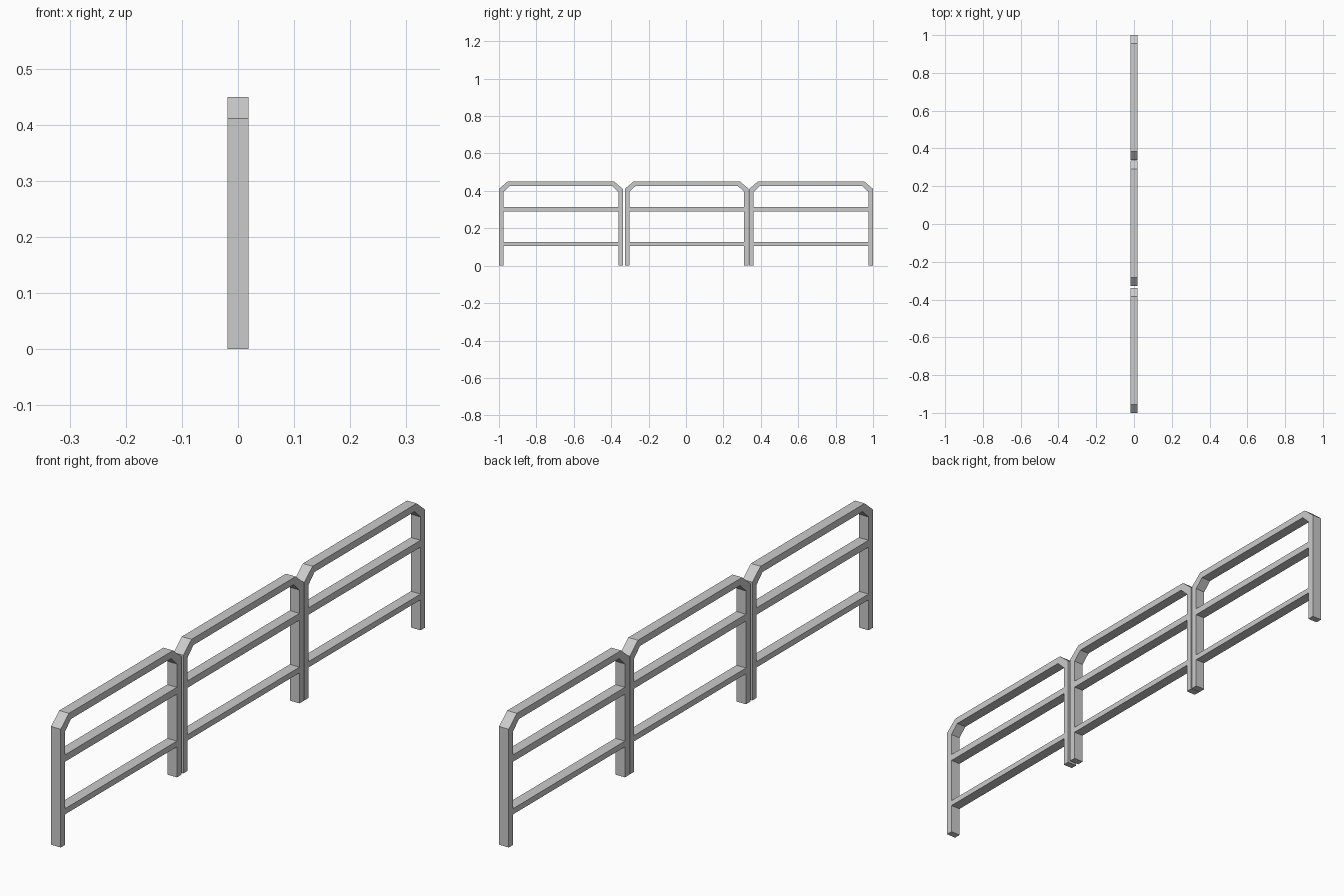
import bpy, bmesh

if "Cube" in bpy.data.objects:
    bpy.data.objects.remove(bpy.data.objects["Cube"])

HALF_X = 0.0185     # half the thickness of every bar
WIDTH = 0.662       # length of one fence panel
POST = 0.024        # post width


def extrude_profile(name, pts):
    """Extrude a closed (y, z) outline symmetrically along x."""
    bm = bmesh.new()
    face = bm.faces.new([bm.verts.new((-HALF_X, y, z)) for y, z in pts])
    ext = bmesh.ops.extrude_face_region(bm, geom=[face])
    verts = [g for g in ext["geom"] if isinstance(g, bmesh.types.BMVert)]
    bmesh.ops.translate(bm, verts=verts, vec=(2 * HALF_X, 0, 0))
    bmesh.ops.recalc_face_normals(bm, faces=bm.faces)
    mesh = bpy.data.meshes.new(name)
    bm.to_mesh(mesh)
    bm.free()
    obj = bpy.data.objects.new(name, mesh)
    bpy.context.collection.objects.link(obj)


def mirrored(half, centre):
    """Complete a half outline given as (distance from centre, z)."""
    left = [(centre - d, z) for d, z in half]
    right = [(centre + d, z) for d, z in reversed(half)]
    return left, right


for i, centre in enumerate((-1 + WIDTH / 2, 0.004, 1 - WIDTH / 2), 1):
    h = WIDTH / 2
    # Arched frame: two posts and a top rail with chamfered corners
    outer = [(h, 0), (h, 0.411), (h - 0.045, 0.449)]
    inner = [(h - POST, 0), (h - POST, 0.394), (h - 0.056, 0.425)]
    ol, o_r = mirrored(outer, centre)
    il, i_r = mirrored(inner, centre)
    extrude_profile(f"frame_{i}", ol + o_r + i_r[::-1] + il[::-1])

    # Horizontal rails between the posts
    r = h - POST
    for name, z0, z1 in (("middle_rail", 0.289, 0.313), ("lower_rail", 0.106, 0.126)):
        extrude_profile(f"{name}_{i}", [(centre - r, z0), (centre + r, z0),
                                        (centre + r, z1), (centre - r, z1)])
